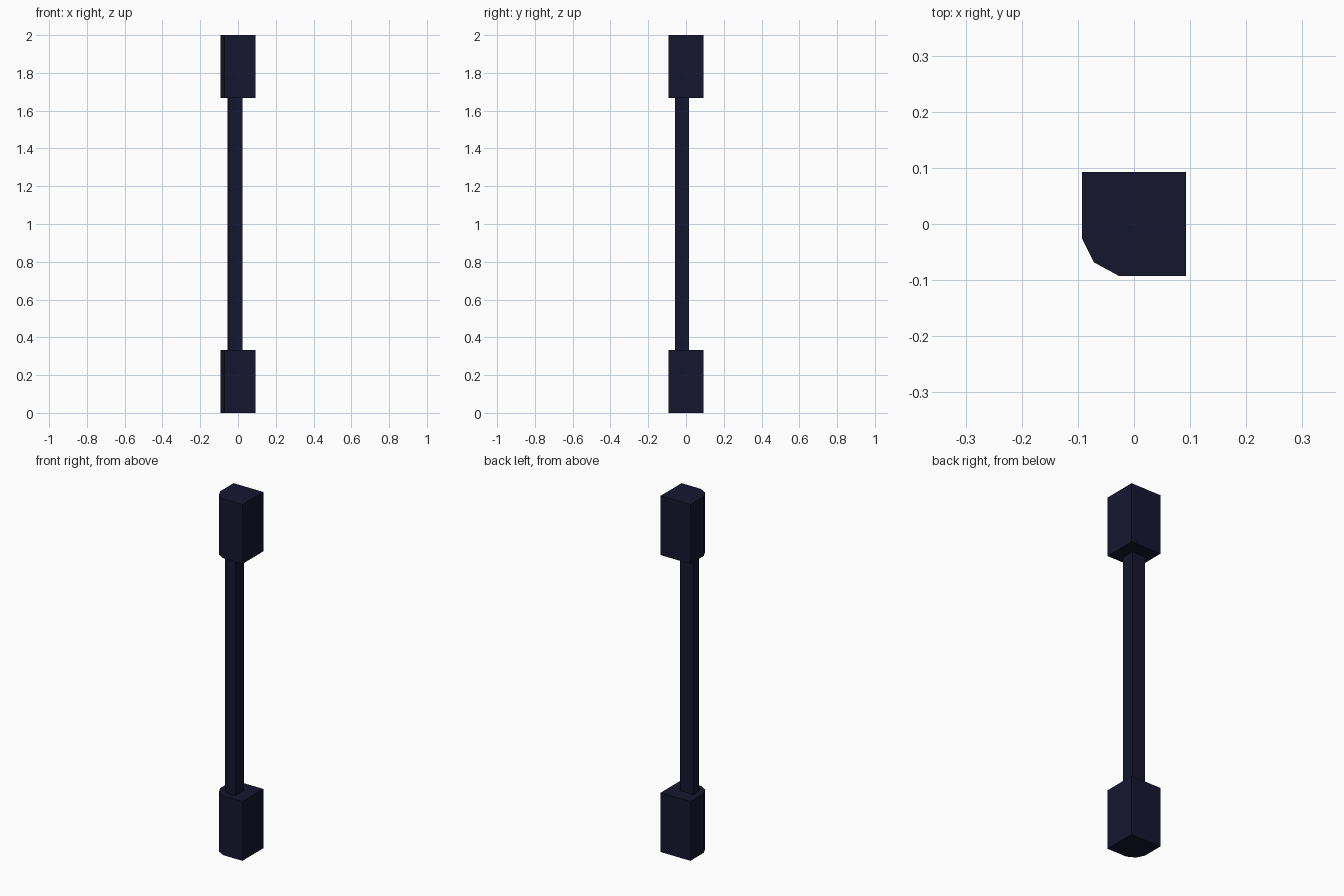
import bpy
import bmesh

if "Cube" in bpy.data.objects:
    bpy.data.objects.remove(bpy.data.objects["Cube"])

# Shared cross-section: a square with one rounded (two-segment) corner, half-width 1
PROFILE = [(1, 1), (-1, 1), (-1, -0.28), (-0.77, -0.74), (-0.29, -1), (1, -1)]


def material(name, color):
    mat = bpy.data.materials.new(name)
    mat.diffuse_color = color
    mat.use_nodes = True
    mat.node_tree.nodes["Principled BSDF"].inputs["Base Color"].default_value = mat.diffuse_color
    return mat


def prism(name, center, half, z0, z1, mat):
    """Extrude the shared profile between two heights."""
    bm = bmesh.new()
    verts = [bm.verts.new((center[0] + x * half[0], center[1] + y * half[1], z0))
             for x, y in PROFILE]
    base = bm.faces.new(verts)
    ext = bmesh.ops.extrude_face_region(bm, geom=[base], use_keep_orig=True)
    top = [g for g in ext["geom"] if isinstance(g, bmesh.types.BMVert)]
    bmesh.ops.translate(bm, verts=top, vec=(0, 0, z1 - z0))
    bmesh.ops.recalc_face_normals(bm, faces=bm.faces)
    mesh = bpy.data.meshes.new(name)
    bm.to_mesh(mesh)
    bm.free()
    mesh.materials.append(mat)
    obj = bpy.data.objects.new(name, mesh)
    bpy.context.collection.objects.link(obj)
    return obj


navy = material("dark_navy", (0.008, 0.008, 0.03, 1))

# End blocks
for name, z0, z1 in (("lower_block", 0, 0.333), ("upper_block", 1.667, 2)):
    prism(name, (0, 0), (0.0925, 0.0925), z0, z1, navy)

# Thin bar joining the blocks, set towards the rounded corner
prism("connecting_bar", (-0.016, -0.02), (0.04, 0.037), 0.333, 1.667, navy)
